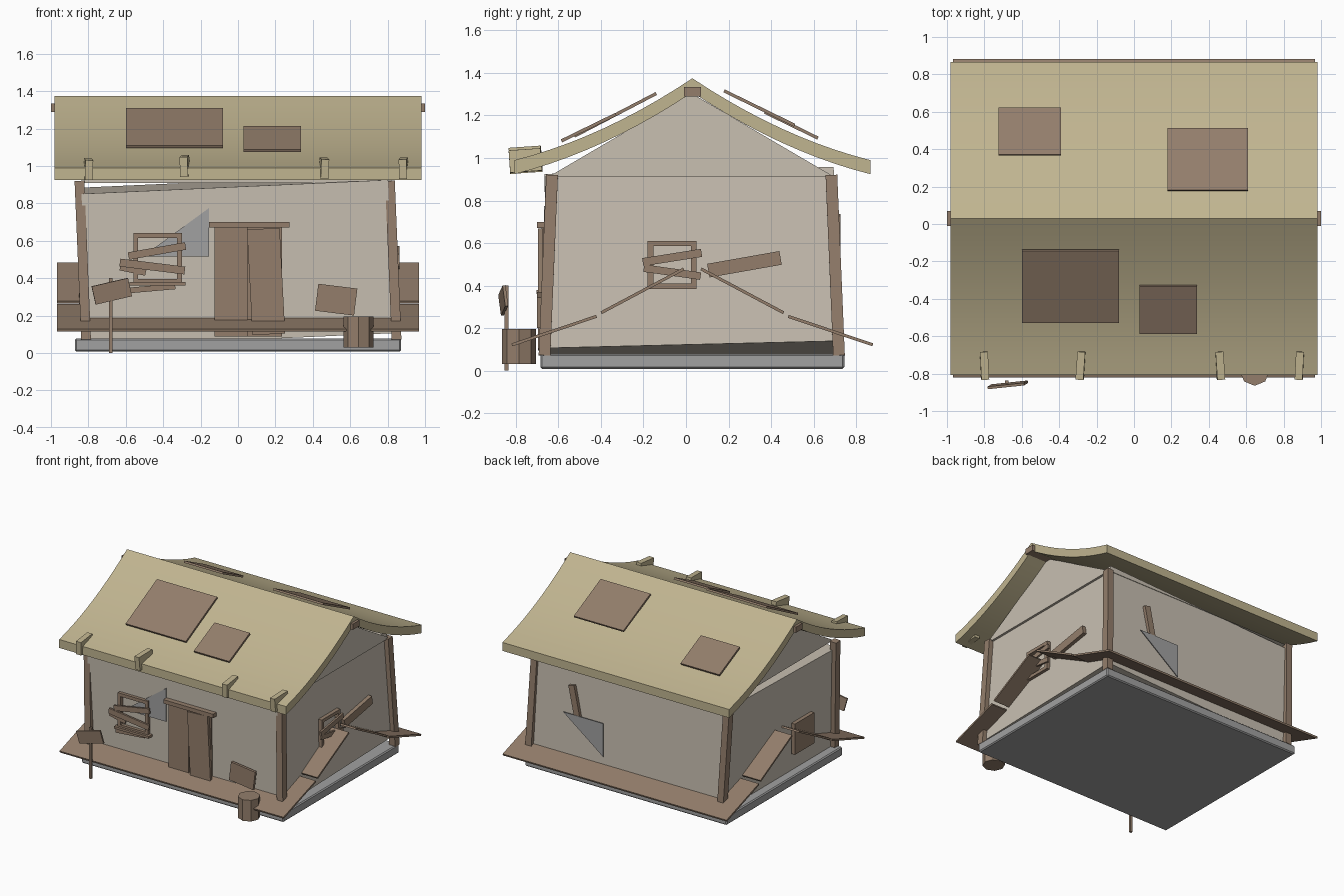
import bpy, bmesh
from math import radians
from mathutils import Vector

cube = bpy.data.objects.get("Cube")
if cube:
    bpy.data.objects.remove(cube, do_unlink=True)


def material(name, rgb):
    linear = [(c / 255) ** 2.2 for c in rgb] + [1]
    m = bpy.data.materials.new(name)
    m.use_nodes = True
    m.diffuse_color = linear
    m.node_tree.nodes["Principled BSDF"].inputs["Base Color"].default_value = linear
    return m


WOOD = material("weathered wood", (146, 125, 107))
THATCH = material("straw thatch", (191, 179, 143))
PLASTER = material("cream plaster", (199, 190, 176))
STONE = material("grey stone", (160, 160, 160))


def finish(name, bm, mat):
    bmesh.ops.recalc_face_normals(bm, faces=bm.faces)
    mesh = bpy.data.meshes.new(name)
    bm.to_mesh(mesh)
    bm.free()
    mesh.materials.append(mat)
    ob = bpy.data.objects.new(name, mesh)
    bpy.context.collection.objects.link(ob)
    return ob


def box(name, loc, size, rot=(0, 0, 0), mat=WOOD):
    bm = bmesh.new()
    bmesh.ops.create_cube(bm, size=1)
    bmesh.ops.scale(bm, vec=size, verts=bm.verts)
    ob = finish(name, bm, mat)
    ob.location = loc
    ob.rotation_euler = [radians(a) for a in rot]
    return ob


def prism(name, points, depth, mat):
    """Extrude a polygon of 3D points along a vector."""
    bm = bmesh.new()
    face = bm.faces.new([bm.verts.new(p) for p in points])
    new = bmesh.ops.extrude_face_region(bm, geom=[face])["geom"]
    bmesh.ops.translate(bm, vec=Vector(depth),
                        verts=[v for v in new if isinstance(v, bmesh.types.BMVert)])
    return finish(name, bm, mat)


MID_Y = 0.03

# Stone footing
base = box("stone_base", (0, MID_Y, 0.043), (1.745, 1.43, 0.07), mat=STONE)
bevel = base.modifiers.new("edge", "BEVEL")
bevel.width = 0.008
bevel.segments = 1

# Crooked main walls and the gable block above
box("walls", (0, 0.025, 0.495), (1.64, 1.36, 0.82), (1.4, -2.6, 0), PLASTER)
prism("gable", [(-0.82, -0.65, 0.91), (-0.82, 0.70, 0.91), (-0.82, 0.025, 1.305)],
      (1.64, 0, 0), PLASTER)

# Leaning corner posts
for x, side in ((-0.83, "right"), (0.83, "left")):
    for y, lean, end in ((-0.648, -2.4, "front"), (0.702, 2.4, "back")):
        box(f"{end}_{side}_post", (x, y, 0.495), (0.052, 0.055, 0.85), (lean, -2.4, 0))

# Sagging thatched roof
STEPS = 10


def sag(t):
    return 1.375 - 0.385 * (1.45 * t - 0.45 * t * t)


ts = [i / STEPS for i in range(-STEPS, STEPS + 1)]
top = [(-0.98, MID_Y + 0.837 * t, sag(abs(t))) for t in ts]
under = [(x, y, z - 0.066) for x, y, z in reversed(top)]
roof = prism("thatched_roof", top + under, (1.96, 0, 0), THATCH)
bpy.context.view_layer.objects.active = roof
roof.select_set(True)
bpy.ops.object.shade_smooth_by_angle(angle=radians(20))
roof.select_set(False)
box("ridge_beam", (0, MID_Y, 1.312), (2.0, 0.08, 0.045))

# Patch boards over the roof: x, y, z, width, slope length, tilt
for i, (x, y, z, w, d, tilt) in enumerate([
        (-0.34, -0.333, 1.203, 0.52, 0.435, 27.5),
        (0.183, -0.458, 1.143, 0.305, 0.285, 26),
        (-0.557, 0.495, 1.155, 0.335, 0.28, -26),
        (0.395, 0.345, 1.235, 0.43, 0.37, -26)]):
    box(f"roof_patch_{i + 1}", (x, y, z), (w, d, 0.015), (tilt, 0, 0))

# Straw clumps hooked over the front eave
for i, (x, z, yaw) in enumerate([(-0.80, 0.983, 3), (-0.285, 1.0, -4),
                                 (0.46, 0.988, 4), (0.885, 0.988, -3)]):
    box(f"eave_clump_{i + 1}", (x, -0.755, z), (0.042, 0.15, 0.105), (4, yaw * 0.5, yaw), THATCH)

# Broken skirt planks running the full width
for sign, end in ((1, "front"), (-1, "back")):
    box(f"{end}_lower_plank", (0, MID_Y - sign * 0.65, 0.188), (1.935, 0.42, 0.014), (sign * 18.6, 0, 0))
    box(f"{end}_upper_plank", (0, MID_Y - sign * 0.235, 0.375), (1.935, 0.44, 0.014), (sign * 28, 0, 0))

# Door with a slumped leaf
box("door_back", (0.055, -0.655, 0.38), (0.36, 0.03, 0.585))
box("door_fixed_leaf", (-0.037, -0.668, 0.38), (0.175, 0.025, 0.585))
box("door_loose_leaf", (0.15, -0.685, 0.382), (0.175, 0.022, 0.565), (0, -3, 0))
box("door_lintel", (0.06, -0.675, 0.685), (0.43, 0.05, 0.03))


def front(name, x, z, w, h, turn=0, y=-0.672, thick=0.025):
    box(name, (x, y, z), (w, thick, h), (0, -turn, 0))


def side(name, y, z, w, h, turn=0, x=0.835, thick=0.03):
    box(name, (x, y, z), (thick, w, h), (turn, 0, 0))


# Window frames with nailed boards, front and side
for put, label, c, z, w, h in ((front, "front", -0.43, 0.505, 0.26, 0.27),
                               (side, "side", -0.065, 0.497, 0.23, 0.225)):
    for s in (-1, 1):
        put(f"{label}_window_jamb", c + s * (w / 2 - 0.013), z, 0.026, h)
        put(f"{label}_window_rail", c, z + s * (h / 2 - 0.012), w, 0.025)
front("front_window_sill", -0.43, 0.37, 0.3, 0.018, y=-0.68, thick=0.045)
front("front_window_board_1", -0.433, 0.545, 0.31, 0.04, 10, y=-0.69, thick=0.015)
front("front_window_board_2", -0.458, 0.462, 0.35, 0.042, -7, y=-0.688, thick=0.015)
front("front_window_board_3", -0.46, 0.345, 0.25, 0.03, 5, y=-0.665)
front("front_window_board_4", -0.56, 0.452, 0.14, 0.05, -12, y=-0.68, thick=0.012)
side("side_window_board_1", -0.065, 0.532, 0.28, 0.038, 9, x=0.855, thick=0.015)
side("side_window_board_2", -0.065, 0.463, 0.27, 0.035, -8, x=0.855, thick=0.015)

# Loose boards leaning on the walls
side("side_loose_board", 0.275, 0.5, 0.345, 0.065, 10)
side("right_wall_panel", -0.25, 0.34, 0.24, 0.24, 0, x=-0.835)
front("back_loose_board", 0.455, 0.60, 0.05, 0.27, -12, y=0.715)
front("front_loose_panel", 0.525, 0.285, 0.21, 0.145, -7, y=-0.69, thick=0.02)

# Triangular cobweb sheets
prism("front_cobweb", [(-0.155, -0.662, 0.775), (-0.155, -0.662, 0.515), (-0.51, -0.662, 0.515)],
      (0, -0.006, 0), STONE)
prism("back_cobweb", [(0.205, 0.724, 0.25), (0.205, 0.724, 0.51), (0.55, 0.724, 0.51)],
      (0, 0.006, 0), STONE)

# Signpost
box("sign_post", (-0.68, -0.845, 0.2), (0.018, 0.018, 0.4))
box("sign_board", (-0.675, -0.86, 0.33), (0.2, 0.014, 0.1), (6, -13, 6))

# Barrel
bm = bmesh.new()
bmesh.ops.create_cone(bm, cap_ends=True, segments=8, radius1=0.08, radius2=0.08, depth=0.165)
barrel = finish("barrel", bm, WOOD)
barrel.location = (0.645, -0.785, 0.113)
